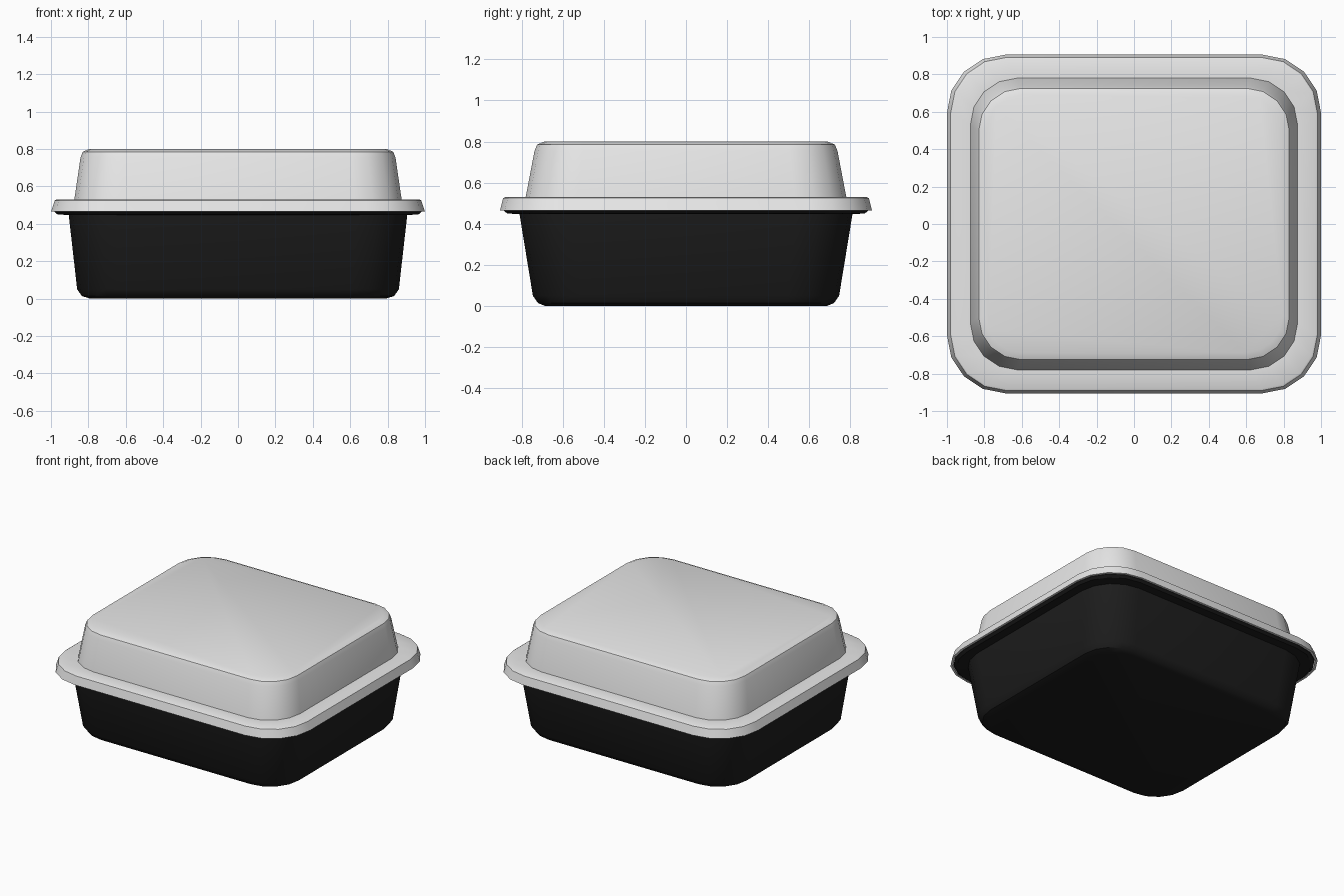
import bpy, bmesh, math

if "Cube" in bpy.data.objects:
    bpy.data.objects.remove(bpy.data.objects["Cube"])


def material(name, rgb):
    m = bpy.data.materials.new(name)
    m.diffuse_color = (*rgb, 1)
    m.use_nodes = True
    m.node_tree.nodes["Principled BSDF"].inputs["Base Color"].default_value = m.diffuse_color
    return m


def ring(bm, hx, hy, r, z, seg=4):
    """Rounded rectangle of vertices, half sizes hx and hy, corner radius r."""
    verts = []
    for q, (sx, sy) in enumerate([(1, 1), (-1, 1), (-1, -1), (1, -1)]):
        for i in range(seg + 1):
            a = math.pi / 2 * (q + i / seg)
            verts.append(bm.verts.new((sx * (hx - r) + r * math.cos(a),
                                       sy * (hy - r) + r * math.sin(a), z)))
    return verts


def loft(name, profile, mat, cap_first=False, cap_last=False, angle=35):
    """Skin a stack of rounded rectangles (hx, hy, radius, z)."""
    bm = bmesh.new()
    rings = [ring(bm, *p) for p in profile]
    for a, b in zip(rings, rings[1:]):
        n = len(a)
        for i in range(n):
            j = (i + 1) % n
            bm.faces.new((a[i], a[j], b[j], b[i]))
    if cap_first:
        bm.faces.new(rings[0][::-1])
    if cap_last:
        bm.faces.new(rings[-1])
    bmesh.ops.recalc_face_normals(bm, faces=bm.faces)
    me = bpy.data.meshes.new(name)
    bm.to_mesh(me)
    bm.free()
    me.materials.append(mat)
    ob = bpy.data.objects.new(name, me)
    bpy.context.collection.objects.link(ob)
    bpy.ops.object.select_all(action='DESELECT')
    bpy.context.view_layer.objects.active = ob
    ob.select_set(True)
    bpy.ops.object.shade_smooth_by_angle(angle=math.radians(angle))
    return ob


grey = material("light grey plastic", (0.8, 0.8, 0.8))
black = material("black plastic", (0.012, 0.012, 0.012))

# Tray: rounded bottom, tapered wall, flange under the lid, hollow inside
loft("tray", [
    (0.79, 0.685, 0.20, 0.0),
    (0.835, 0.72, 0.23, 0.014),
    (0.86, 0.745, 0.25, 0.05),
    (0.905, 0.81, 0.27, 0.447),
    (0.965, 0.87, 0.29, 0.45),
    (0.982, 0.887, 0.30, 0.465),
    (0.982, 0.887, 0.30, 0.475),
    (0.89, 0.795, 0.26, 0.475),
    (0.845, 0.73, 0.24, 0.05),
    (0.79, 0.685, 0.20, 0.02),
], black, True, True)

# Lid: skirt rim, flat ledge, tapered dome with a rounded top edge
loft("lid", [
    (0.985, 0.89, 0.30, 0.465),
    (1.0, 0.905, 0.31, 0.465),
    (0.98, 0.89, 0.295, 0.525),
    (0.97, 0.88, 0.29, 0.53),
    (0.875, 0.78, 0.25, 0.53),
    (0.842, 0.737, 0.235, 0.755),
    (0.83, 0.725, 0.225, 0.785),
    (0.795, 0.69, 0.20, 0.80),
], grey, False, True)
